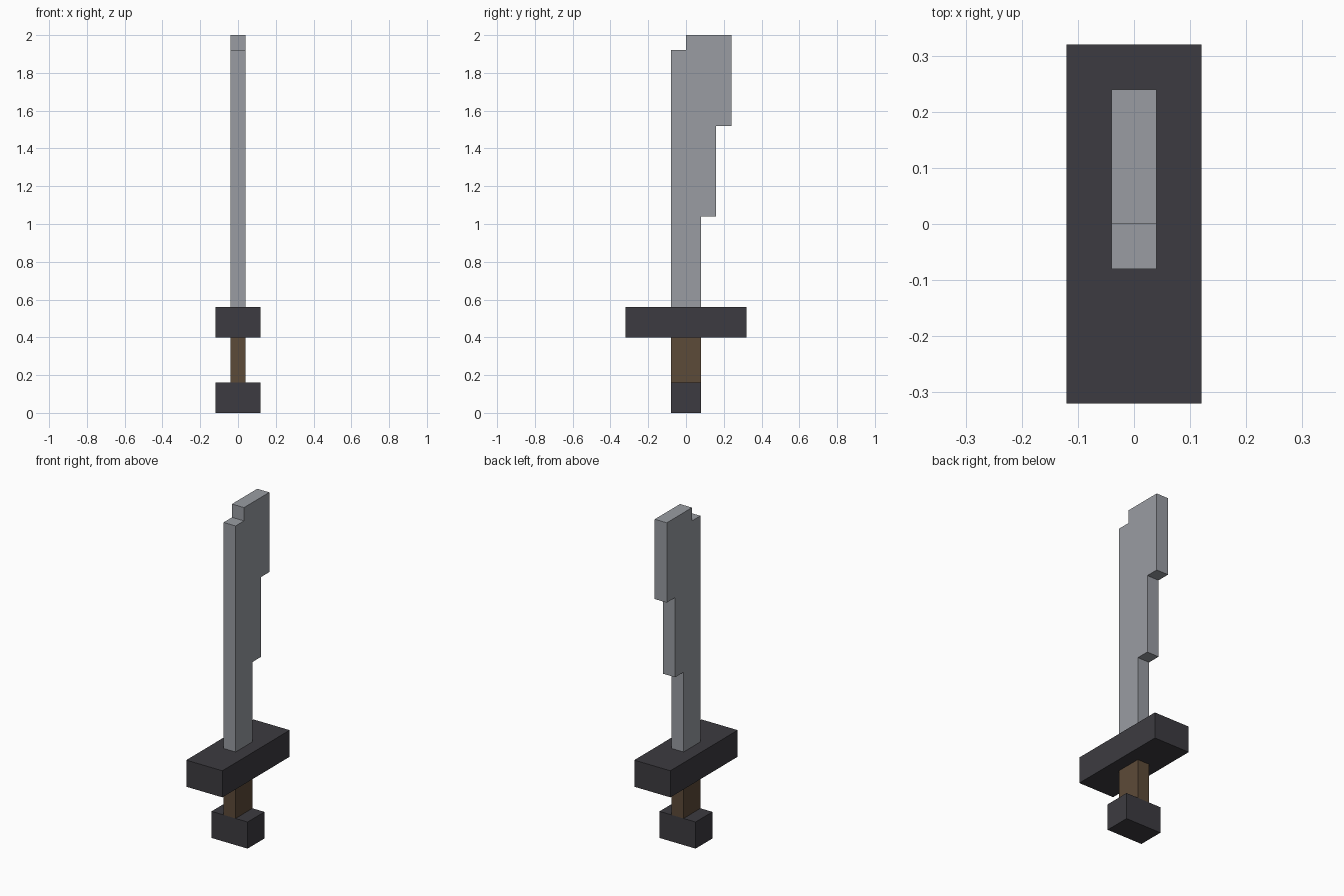
import bpy
import bmesh

cube = bpy.data.objects.get("Cube")
if cube:
    bpy.data.objects.remove(cube, do_unlink=True)


def make_material(name, colour):
    mat = bpy.data.materials.new(name)
    mat.use_nodes = True
    mat.diffuse_color = (*colour, 1)
    mat.node_tree.nodes["Principled BSDF"].inputs["Base Color"].default_value = (*colour, 1)
    return mat


steel = make_material("steel grey", (0.32, 0.335, 0.365))
iron = make_material("dark iron", (0.046, 0.044, 0.052))
wood = make_material("brown wood", (0.108, 0.069, 0.04))


def extrude_profile(name, outline, half_width, mat):
    """Extrude a (y, z) outline across x, centred on x = 0."""
    bm = bmesh.new()
    face = bm.faces.new([bm.verts.new((-half_width, y, z)) for y, z in outline])
    new = bmesh.ops.extrude_face_region(bm, geom=[face])["geom"]
    moved = [v for v in new if isinstance(v, bmesh.types.BMVert)]
    bmesh.ops.translate(bm, verts=moved, vec=(2 * half_width, 0, 0))
    bmesh.ops.recalc_face_normals(bm, faces=bm.faces)
    mesh = bpy.data.meshes.new(name)
    bm.to_mesh(mesh)
    bm.free()
    mesh.materials.append(mat)
    obj = bpy.data.objects.new(name, mesh)
    bpy.context.collection.objects.link(obj)
    return obj


def block(name, half_x, half_y, bottom, top, mat):
    outline = [(-half_y, bottom), (half_y, bottom), (half_y, top), (-half_y, top)]
    return extrude_profile(name, outline, half_x, mat)


# Hilt
block("pommel", 0.12, 0.08, 0, 0.16, iron)
block("grip", 0.04, 0.08, 0.16, 0.40, wood)
block("crossguard", 0.12, 0.32, 0.40, 0.56, iron)

# Blade, stepping wider toward the tip with a notched front corner
blade_outline = [
    (-0.08, 0.56), (0.08, 0.56), (0.08, 1.04), (0.16, 1.04), (0.16, 1.52),
    (0.24, 1.52), (0.24, 2.0), (0.0, 2.0), (0.0, 1.92), (-0.08, 1.92),
]
extrude_profile("blade", blade_outline, 0.04, steel)
